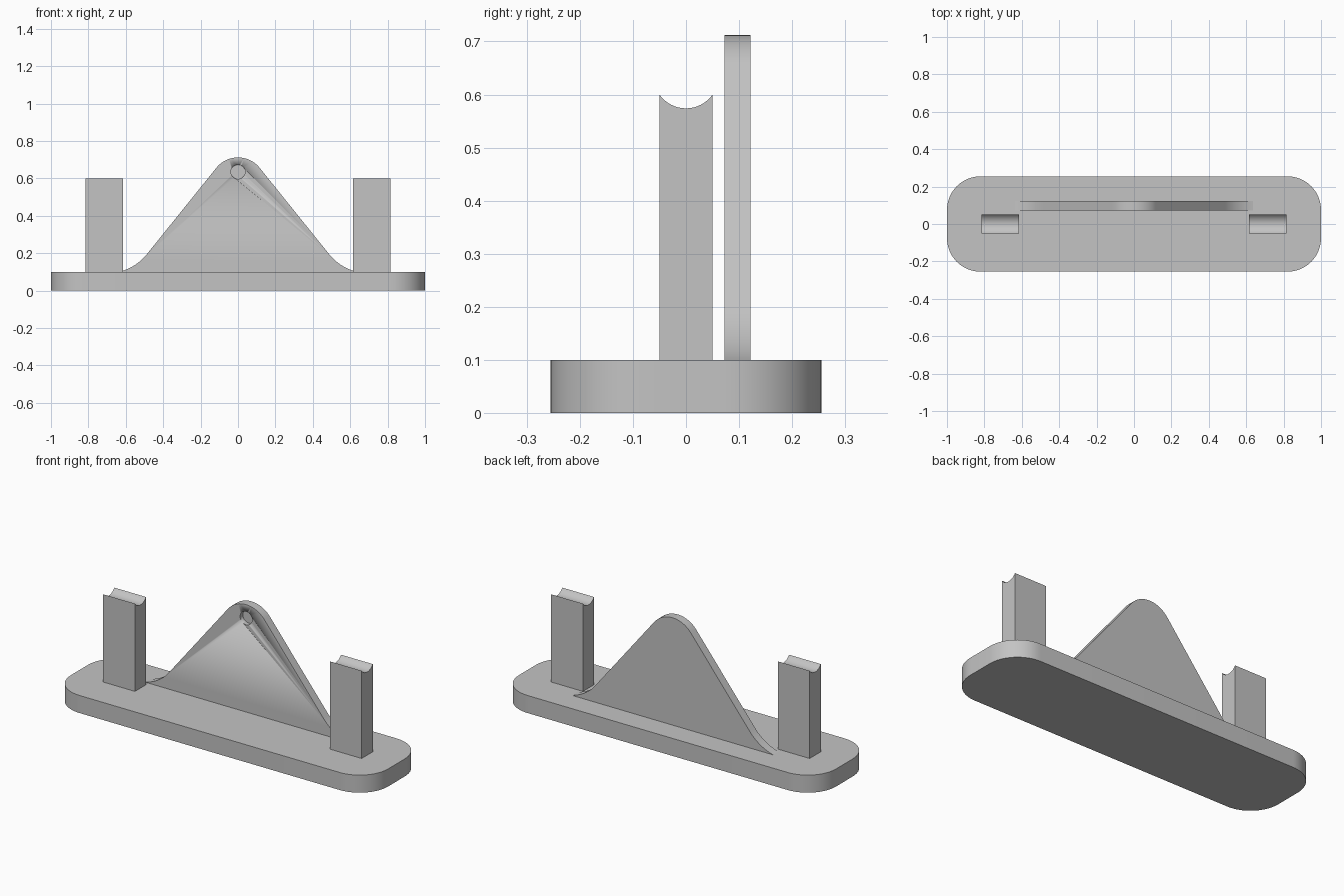
import bpy
from math import sin, cos, acos, asin, atan, radians, pi
from mathutils import Vector

if "Cube" in bpy.data.objects:
    bpy.data.objects.remove(bpy.data.objects["Cube"], do_unlink=True)

grey = bpy.data.materials.new("plain grey")
grey.use_nodes = True
grey.diffuse_color = (0.55, 0.55, 0.55, 1)
grey.node_tree.nodes["Principled BSDF"].inputs["Base Color"].default_value = grey.diffuse_color


def arc(cx, cy, r, start, end, steps=16):
    """Points along a circular arc, angles in radians."""
    angles = [start + (end - start) * i / steps for i in range(steps + 1)]
    return [(cx + r * cos(a), cy + r * sin(a)) for a in angles]


def prism(name, outline, place, low, high):
    """Extrude a closed outline; place(u, v, w) maps it into space."""
    n = len(outline)
    verts = [place(u, v, w) for w in (low, high) for u, v in outline]
    faces = [list(range(n))[::-1], list(range(n, 2 * n))]
    faces += [[i, (i + 1) % n, n + (i + 1) % n, n + i] for i in range(n)]
    mesh = bpy.data.meshes.new(name)
    mesh.from_pydata(verts, [], faces)
    mesh.materials.append(grey)
    obj = bpy.data.objects.new(name, mesh)
    bpy.context.collection.objects.link(obj)
    bpy.ops.object.select_all(action="DESELECT")
    obj.select_set(True)
    bpy.context.view_layer.objects.active = obj
    bpy.ops.object.mode_set(mode="EDIT")
    bpy.ops.mesh.select_all(action="SELECT")
    bpy.ops.mesh.normals_make_consistent(inside=False)
    bpy.ops.object.mode_set(mode="OBJECT")
    bpy.ops.object.shade_smooth_by_angle(angle=radians(25))
    return obj


def flat(u, v, w):
    return (u, v, w)


def upright(u, v, w):
    return (u, w, v)


def sideways(u, v, w):
    return (w, u, v)


# Base slab with rounded corners
top, sunk = 0.10, 0.09
half_x, half_y, corner = 1.0, 0.255, 0.18
base = []
for k, (sx, sy) in enumerate([(1, 1), (-1, 1), (-1, -1), (1, -1)]):
    base += arc(sx * (half_x - corner), sy * (half_y - corner), corner,
                k * pi / 2, (k + 1) * pi / 2)
prism("base", base, flat, 0, top)

# Posts with a cradle groove along the top
groove_r, post_y, post_z = 0.061, 0.05, 0.60
half = asin(post_y / groove_r)
groove = arc(0, post_z + groove_r * cos(half), groove_r, -pi / 2 + half, -pi / 2 - half)
post = [(-post_y, sunk), (post_y, sunk)] + groove
for side, x in (("left", 0.715), ("right", -0.715)):
    prism(side + "_post", post, sideways, x - 0.1, x + 0.1)

# Back plate: rounded peak, straight flanks, curved feet
slope = atan(1.243)
peak_r, foot_r = 0.148, 0.277
peak_z = 0.712 - peak_r
start = Vector((0.487, 0.195))
foot = start + foot_r * Vector((sin(slope), cos(slope)))
end_angle = -pi / 2 - acos((foot.y - top) / foot_r)
right_half = arc(0, peak_z, peak_r, pi / 2, pi / 2 - slope)
right_half += arc(foot.x, foot.y, foot_r, -pi / 2 - slope, end_angle)
right_half.append((right_half[-1][0], sunk))
left_half = [(-x, z) for x, z in right_half[:0:-1]]
plate = prism("back_plate", right_half + left_half, upright, 0.073, 0.122)

# Blind hole near the peak, open to the front
cutter = prism("hole_cutter", arc(0, 0.635, 0.038, 0, 2 * pi, 32)[:-1], upright, 0.04, 0.098)
cutter.hide_render = True
cutter.hide_set(True)
hole = plate.modifiers.new("hole", "BOOLEAN")
hole.operation = "DIFFERENCE"
hole.solver = "EXACT"
hole.object = cutter
bpy.context.view_layer.objects.active = plate
plate.select_set(True)
bpy.ops.object.modifier_move_to_index(modifier="hole", index=0)
bpy.ops.object.modifier_apply(modifier="hole")
bpy.data.objects.remove(cutter, do_unlink=True)
